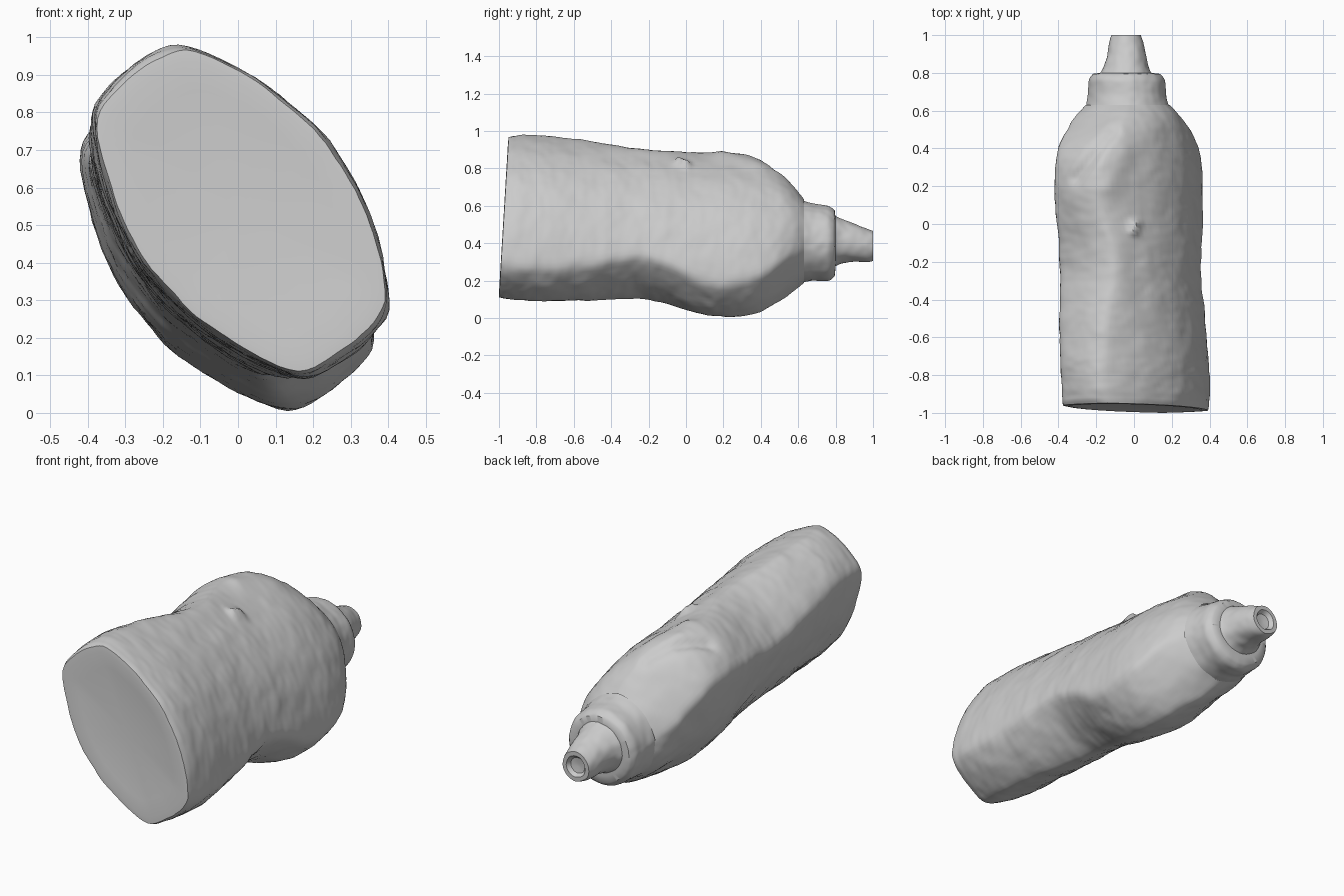
import bpy
import math
from mathutils import Vector, noise

cube = bpy.data.objects.get("Cube")
if cube:
    bpy.data.objects.remove(cube, do_unlink=True)

grey = bpy.data.materials.new("plain grey")
grey.use_nodes = True
grey.diffuse_color = (0.6, 0.6, 0.6, 1)
bsdf = grey.node_tree.nodes["Principled BSDF"]
bsdf.inputs["Base Color"].default_value = (0.6, 0.6, 0.6, 1)
bsdf.inputs["Roughness"].default_value = 0.8

LONG = Vector((-0.62, 0, 0.78)).normalized()   # long axis of the section
WIDE = Vector((0.78, 0, 0.62)).normalized()    # across the section


def section(U, V, roundness, radius):
    """Lens with clipped ends, blended towards a circle; (u, v) pairs."""
    e = 0.47 * V

    def half(u):
        return e + (V - e) * (1 - (u / 0.465) ** 2)

    h = half(U)
    side = [(-U + 2 * U * i / 36, half(-U + 2 * U * i / 36)) for i in range(36)]
    end = []
    for i in range(14):
        s = 1 - 2 * i / 14
        end.append((U + 0.025 * (1 - s * s), h * s))
    loop = side + end
    loop += [(-u, -v) for u, v in loop]
    n = len(loop)
    for _ in range(2):   # soften the corners
        loop = [tuple((loop[i - 1][k] + 2 * loop[i][k] + loop[(i + 1) % n][k]) / 4
                      for k in (0, 1)) for i in range(n)]
    out = []
    for u, v in loop:
        d = math.hypot(u, v)
        f = 1 - roundness + roundness * radius / d
        out.append((u * f, v * f))
    return out


def sample(rows, y):
    """Row values at y, linear between stations."""
    y = min(max(y, rows[0][0]), rows[-1][0])
    for a, b in zip(rows, rows[1:]):
        if y <= b[0]:
            t = (y - a[0]) / (b[0] - a[0])
            return [p + (q - p) * t for p, q in zip(a, b)]


def near_line(p, a, b, width):
    """Soft falloff around a segment seen from above."""
    a, b, p = Vector(a), Vector(b), Vector((p.x, p.y))
    t = min(max((p - a).dot(b - a) / (b - a).length_squared, 0), 1)
    return math.exp(-((p - a - (b - a) * t).length / width) ** 2)


def surface(p, centre):
    """Worn, uneven skin with a fold, a hollow and a small tab on top."""
    out = (p - centre).normalized()
    d = 0.006 * noise.noise(p * 9) + 0.003 * noise.noise(p * 24)
    if out.z > 0.2 and p.y < 0.6:
        d -= 0.025 * near_line(p, (-0.31, 0.24), (-0.11, 0.49), 0.03)
        d += 0.015 * near_line(p, (-0.13, 0.2), (-0.06, 0.4), 0.05)
        d += 0.03 * near_line(p, (0.0, -0.04), (0.01, 0.0), 0.025)
    q = p + out * d
    q.y += 0.06 * (p.z - 0.1) * min(max((-0.7 - p.y) / 0.3, 0), 1)
    return q


def loft(name, rows, steps, blur, start_cap=(), end_cap=()):
    """Skin sections along y; caps are (scale, y shift) inset rings."""
    verts, faces = [], []
    y0, y1 = rows[0][0], rows[-1][0]
    plan = [(y0, s, dy) for s, dy in reversed(start_cap)]
    plan += [(y0 + (y1 - y0) * i / steps, 1, 0) for i in range(steps + 1)]
    plan += [(y1, s, dy) for s, dy in end_cap]
    n = 0
    for y, scale, dy in plan:
        reach = min(blur, y - y0, y1 - y)
        near = [sample(rows, y + reach * k / 2) for k in range(-2, 3)]
        _, cx, cz, U, V, b, r = [sum(c) / 5 for c in zip(*near)]
        centre = Vector((cx, y + dy, cz))
        ring = section(U, V, b, r)
        n = len(ring)
        for u, v in ring:
            p = centre + (LONG * u + WIDE * v) * scale
            verts.append(surface(p, centre))
    for j in range(len(plan) - 1):
        for i in range(n):
            k = (i + 1) % n
            faces.append((j * n + i, j * n + k, (j + 1) * n + k, (j + 1) * n + i))
    if start_cap:
        faces.append(tuple(reversed(range(n))))
    if end_cap:
        faces.append(tuple(range(len(verts) - n, len(verts))))
    mesh = bpy.data.meshes.new(name)
    mesh.from_pydata(verts, [], faces)
    mesh.materials.append(grey)
    obj = bpy.data.objects.new(name, mesh)
    bpy.context.collection.objects.link(obj)
    # Consistent outward normals, smooth with sharp edges kept
    bpy.ops.object.select_all(action='DESELECT')
    obj.select_set(True)
    bpy.context.view_layer.objects.active = obj
    bpy.ops.object.mode_set(mode='EDIT')
    bpy.ops.mesh.select_all(action='SELECT')
    bpy.ops.mesh.normals_make_consistent(inside=False)
    bpy.ops.object.mode_set(mode='OBJECT')
    bpy.ops.object.shade_smooth_by_angle(angle=math.radians(40))
    return obj


# Stations: y, centre x, centre z, half length, half width, roundness, radius
body = [
    (-1.0, 0.01, 0.54, 0.435, 0.285, 0, 0.3),
    (-0.96, 0.01, 0.54, 0.455, 0.297, 0, 0.3),
    (-0.75, 0.005, 0.535, 0.46, 0.297, 0, 0.3),
    (-0.5, -0.01, 0.52, 0.425, 0.29, 0, 0.3),
    (-0.25, -0.02, 0.505, 0.37, 0.28, 0, 0.3),
    (-0.1, -0.02, 0.485, 0.39, 0.285, 0, 0.3),
    (0.05, -0.025, 0.455, 0.435, 0.295, 0, 0.3),
    (0.2, -0.03, 0.445, 0.455, 0.3, 0, 0.3),
    (0.35, -0.03, 0.445, 0.435, 0.285, 0, 0.3),
    (0.45, -0.03, 0.445, 0.39, 0.265, 0.1, 0.3),
    (0.54, -0.03, 0.43, 0.31, 0.25, 0.4, 0.27),
    (0.63, -0.035, 0.41, 0.24, 0.23, 0.9, 0.215),
]
collar = [
    (0.61, -0.035, 0.41, 0.24, 0.23, 1, 0.222),
    (0.68, -0.038, 0.405, 0.24, 0.23, 1, 0.205),
    (0.77, -0.04, 0.4, 0.24, 0.23, 1, 0.2),
    (0.795, -0.04, 0.4, 0.24, 0.23, 1, 0.175),
]
nozzle = [
    (0.78, -0.04, 0.41, 0.2, 0.2, 1, 0.145),
    (0.82, -0.04, 0.41, 0.2, 0.2, 1, 0.122),
    (0.88, -0.04, 0.405, 0.2, 0.2, 1, 0.105),
    (0.98, -0.04, 0.385, 0.2, 0.2, 1, 0.086),
    (1.0, -0.04, 0.385, 0.2, 0.2, 1, 0.078),
]
loft("bottle_body", body, 130, 0.05,
     start_cap=((0.93, -0.002), (0.75, 0.004), (0.4, 0.012), (0.1, 0.014)))
loft("collar", collar, 20, 0.015, end_cap=((0.8, 0.004), (0.4, 0.004)))
loft("nozzle", nozzle, 24, 0.015, end_cap=((0.7, 0.0), (0.5, -0.02), (0.1, -0.025)))
